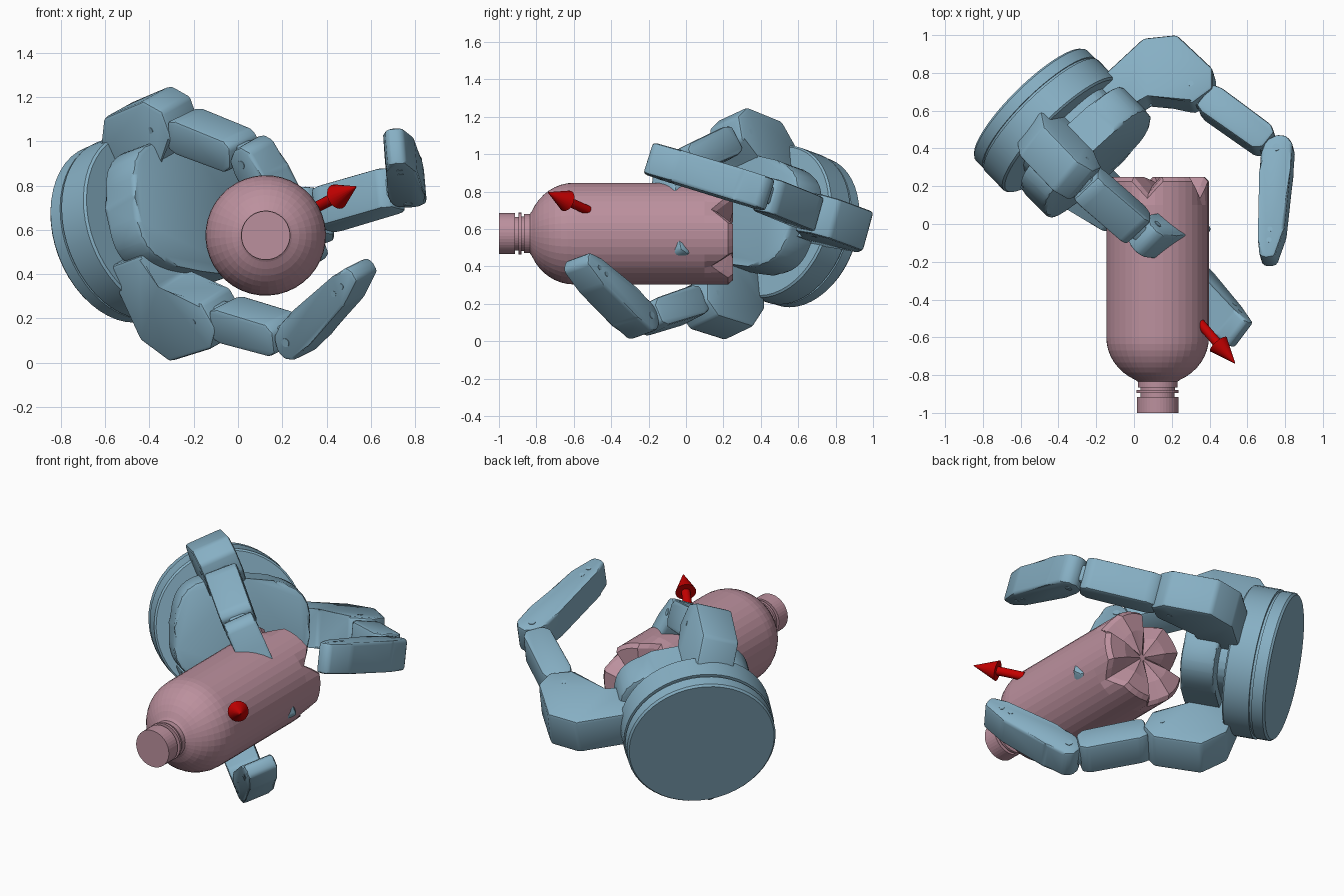
import bpy, bmesh, math
from mathutils import Vector, Matrix

if "Cube" in bpy.data.objects:
    bpy.data.objects.remove(bpy.data.objects["Cube"])

V = Vector


def material(name, c):
    m = bpy.data.materials.new(name)
    m.diffuse_color = (*c, 1)
    m.use_nodes = True
    m.node_tree.nodes["Principled BSDF"].inputs["Base Color"].default_value = m.diffuse_color
    return m


BLUE = material("blue_metal", (0.24, 0.43, 0.55))
PINK = material("pink_plastic", (0.50, 0.28, 0.34))
RED = material("red", (0.55, 0.0, 0.0))

# Hand frame: side, up, approach axis, and centre of the back plate
A = V((0.68, -0.69, 0.25)).normalized()
S = V((0.73, 0.675, -0.12)).normalized()
H = A.cross(S)
C = V((-0.55, 0.635, 0.58))


def make(name, bm, mat, smooth=30):
    bmesh.ops.recalc_face_normals(bm, faces=bm.faces)
    me = bpy.data.meshes.new(name)
    bm.to_mesh(me)
    bm.free()
    me.materials.append(mat)
    ob = bpy.data.objects.new(name, me)
    bpy.context.collection.objects.link(ob)
    if smooth:
        bpy.context.view_layer.objects.active = ob
        bpy.ops.object.select_all(action='DESELECT')
        ob.select_set(True)
        bpy.ops.object.shade_smooth_by_angle(angle=math.radians(smooth))
    return ob


def prism(name, o, p, q, pts, width, bevel=0.015, mat=BLUE):
    """Outline in the p/q plane, extruded both ways along p x q."""
    w = p.cross(q).normalized() * width / 2
    bm = bmesh.new()
    lo, hi = ([bm.verts.new(o + p * x + q * y + w * k) for x, y in pts] for k in (-1, 1))
    bm.faces.new(lo)
    bm.faces.new(hi)
    n = len(pts)
    for i in range(n):
        j = (i + 1) % n
        bm.faces.new((lo[i], lo[j], hi[j], hi[i]))
    if bevel:
        bmesh.ops.bevel(bm, geom=bm.edges[:], offset=bevel, segments=2, profile=0.5,
                        affect='EDGES', clamp_overlap=True)
    return make(name, bm, mat)


def lathe(name, o, axis, prof, n, mat, shape=None, smooth=30):
    """Revolve (radius, distance) pairs about an axis."""
    rot = axis.to_track_quat('Z', 'Y').to_matrix()
    bm = bmesh.new()
    rings = []
    for k, (r, d) in enumerate(prof):
        ring = []
        for i in range(n):
            rr, dd = shape(k, i, r, d) if shape else (r, d)
            t = 2 * math.pi * i / n
            ring.append(bm.verts.new(o + rot @ V((rr * math.cos(t), rr * math.sin(t), dd))))
        rings.append(ring)
    for a, b in zip(rings, rings[1:]):
        for i in range(n):
            j = (i + 1) % n
            bm.faces.new((a[i], a[j], b[j], b[i]))
    bm.faces.new(rings[0])
    bm.faces.new(rings[-1])
    return make(name, bm, mat, smooth)


# Round hand base with a groove, and the rounded palm pad on its block
lathe("hand_base", C, A, [(.405, 0), (.415, .012), (.415, .075), (.405, .075), (.405, .09),
                          (.42, .09), (.42, .235), (.41, .245)], 48, BLUE)


def rounded(sx, sy, cx, power=3.2, n=28):
    pts = []
    for i in range(n):
        c, s = math.cos(2 * math.pi * i / n), math.sin(2 * math.pi * i / n)
        pts.append((cx + sx * math.copysign(abs(c) ** (2 / power), c),
                    sy * math.copysign(abs(s) ** (2 / power), s)))
    return pts


prism("palm", C + A * .4, S, H, rounded(.38, .3, .03), .2, .025)
prism("palm_block", C + A * .28, S, H, rounded(.3, .25, .03), .2, .01)


def pin(name, o, axis, r, length):
    lathe(name, o - axis * length / 2, axis, [(r, 0), (r, length)], 16, BLUE)


KNUCKLE = [(-.37, -.36), (-.01, -.36), (.13, -.25), (.14, .02), (.065, .1), (-.07, .085), (-.2, -.13), (-.37, -.13)]


def finger(name, j1, j2, tip, out, hinge):
    """Knuckle block, first link and fingertip through three points."""
    j1, j2, tip = V(j1), V(j2), V(tip)
    out = (out - A * out.dot(A)).normalized()
    prism(name + "_knuckle", j1, out, A, KNUCKLE, .22, .018)
    d1, d2 = j2 - j1, tip - j2
    l1, l2 = d1.length, d2.length
    d1.normalize()
    d2.normalize()

    def inward(d):
        n = d.cross(hinge).normalized()
        return n if n.dot(out) < 0 else -n
    n1, n2 = inward(d1), inward(d2)
    # first link: shell with narrower tongues at both joints
    prism(name + "_link_tongue", j1, d1, n1,
          [(-.04, -.05), (-.04, .05), (.05, .065), (l1, .05), (l1 + .04, .02), (l1 + .04, -.03), (l1, -.055)], .1)
    prism(name + "_link", j1, d1, n1,
          [(.09, -.07), (.09, .07), (.14, .085), (l1 - .1, .075), (l1 - .06, .04), (l1 - .06, -.06), (l1 - .1, -.085), (.14, -.085)],
          .19, .016)
    # fingertip: rounded elbow tapering to a blunt end
    body = [(-.07, -.05), (-.075, .0), (-.04, .06), (.03, .08), (.14, .08), (l2 - .1, .06), (l2 - .01, .045),
            (l2, .01), (l2 - .01, -.035), (l2 - .16, -.075), (.1, -.085), (-.03, -.085)]
    prism(name + "_tip", j2, d2, n2, body, .175, .018)
    w = d2.cross(n2).normalized()
    pin(name + "_joint_pin", j2, w, .02, .182)
    pin(name + "_root_pin", j1, d1.cross(n1).normalized(), .015, .223)
    for t in (l2 - .1, l2 - .16):
        pin(name + "_screw", j2 + d2 * t, w, .014, .179)


SPREAD = V((.64, .68, .35)).normalized()
finger("side_finger", (.31, .715, .665), (.76, .38, .80), (.715, -.205, .98), S, H)
finger("upper_finger", (-.32, .275, 1.085), (.07, -.06, .925), (.345, -.06, .44), V((-.415, -.07, .9)), SPREAD)
finger("lower_finger", (-.13, .1, .22), (.265, -.25, .115), (.57, -.59, .425), V((.42, .08, -.9)), SPREAD)

# Bottle: lathed body with a five-footed base
N = 40
R = .272
prof = [(.11, -1), (.11, -.915), (.09, -.915), (.09, -.895), (.112, -.895), (.112, -.88), (.092, -.88), (.092, -.865),
        (.105, -.865), (.105, -.835)]
prof += [(R * math.cos(math.radians(t)), -.6 - .25 * math.sin(math.radians(t))) for t in range(64, -1, -8)]
prof += [(R, -.2), (R, .1), (R, .225), (.25, .25), (.15, .25), (.02, .22)]
LAST = len(prof)


def feet(k, i, r, y):
    if k < LAST - 4:
        return r, y
    v = max(0, 1 - min(i % 8, 8 - i % 8) / 2)
    cut = {4: .09, 3: .09, 2: .05, 1: .0}[LAST - k]
    return r * (1 - .05 * v), y - cut * v


bottle = lathe("bottle", V((0, 0, 0)), V((0, 0, 1)), prof, N, PINK, feet, 0)
# turn the lathe axis onto +y, with the foot grooves at the sides
bottle.data.transform(Matrix.Translation((.125, 0, .575)) @ Matrix.Rotation(-math.pi / 2, 4, 'X')
                      @ Matrix.Rotation(math.radians(6), 4, 'Z'))

# Red arrow standing on the bottle surface
a0, a1 = V((.35, -.525, .70)), V((.534, -.737, .795))
L = (a1 - a0).length
lathe("arrow", a0, (a1 - a0).normalized(),
      [(.025, 0), (.025, L - .14), (.058, L - .14), (.002, L)], 20, RED)
